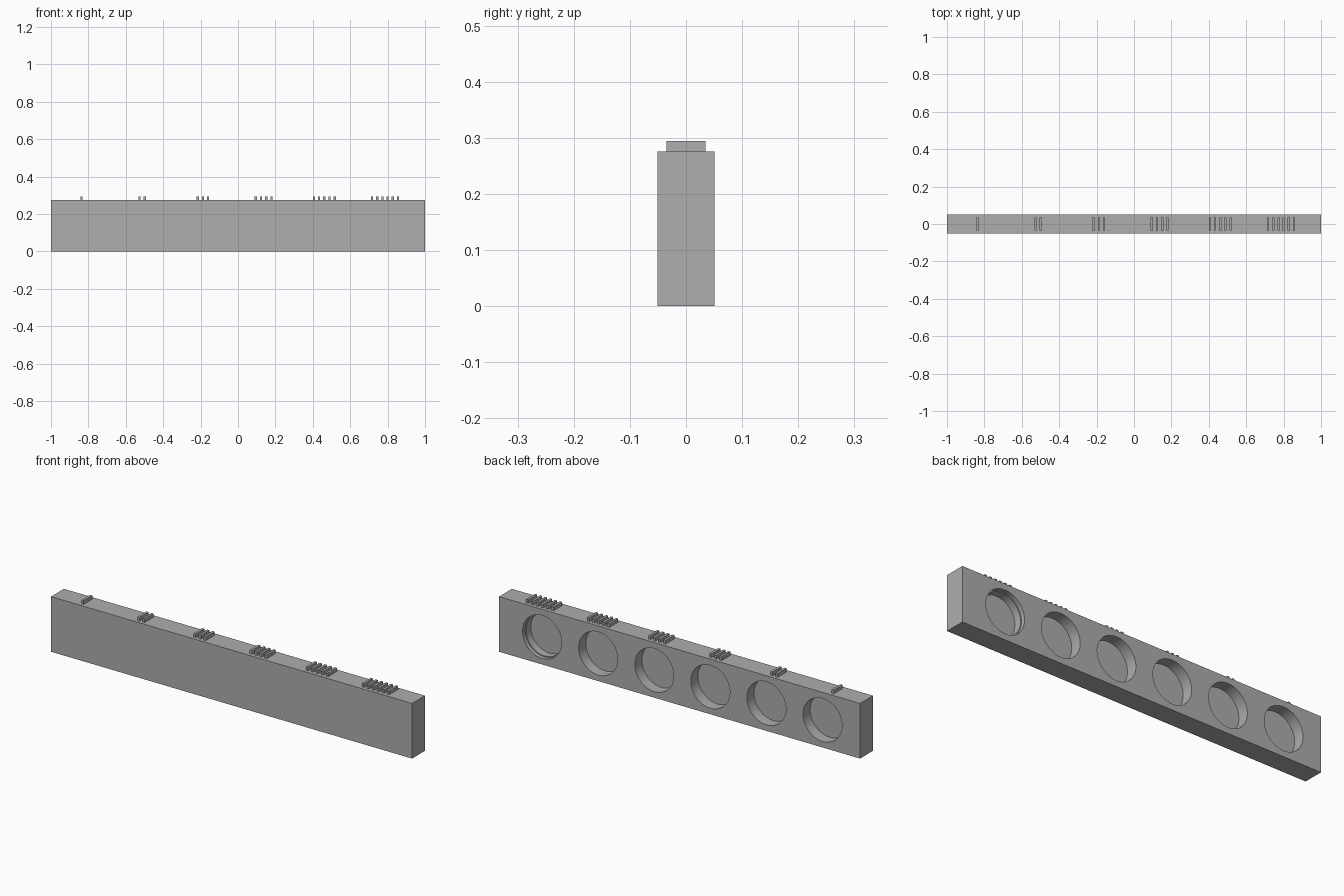
import bpy, math

if "Cube" in bpy.data.objects:
    bpy.data.objects.remove(bpy.data.objects["Cube"])

W, D, H = 2.0, 0.102, 0.276      # bar size
STEP = 0.3107                    # spacing of the six stations
BACK = D / 2

grey = bpy.data.materials.new("plain grey")
grey.diffuse_color = (0.42, 0.42, 0.42, 1)
grey.use_nodes = True
grey.node_tree.nodes["Principled BSDF"].inputs["Base Color"].default_value = grey.diffuse_color


def box(name, size, centre):
    bpy.ops.mesh.primitive_cube_add(size=1, location=centre)
    ob = bpy.context.object
    ob.name = name
    ob.scale = size
    bpy.ops.object.transform_apply(location=False, rotation=False, scale=True)
    ob.data.materials.append(grey)
    return ob


def bore(target, name, x, radius, depth):
    """Cut a blind round pocket into the back face."""
    extra = 0.05
    bpy.ops.mesh.primitive_cylinder_add(
        vertices=64, radius=radius, depth=depth + extra,
        location=(x, BACK + (extra - depth) / 2, H / 2),
        rotation=(math.pi / 2, 0, 0))
    cutter = bpy.context.object
    cutter.name = name
    cutter.data.materials.append(grey)
    cutter.hide_render = True
    cutter.hide_set(True)
    mod = target.modifiers.new(name, 'BOOLEAN')
    mod.operation = 'DIFFERENCE'
    mod.solver = 'EXACT'
    mod.object = cutter


# Main bar
bar = box("bar", (W, D, H), (0, 0, H / 2))

# Six round pockets in the back; the last one has a stepped rim
for i in range(6):
    x = -0.792 + i * STEP
    if i < 5:
        bore(bar, f"pocket_cutter_{i + 1}", x, 0.108, 0.056)
    else:
        bore(bar, "pocket_cutter_6_rim", x, 0.108, 0.02)
        bore(bar, "pocket_cutter_6_floor", x, 0.103, 0.058)

# Smooth pocket walls, sharp edges elsewhere
bpy.ops.object.select_all(action='DESELECT')
bpy.context.view_layer.objects.active = bar
bar.select_set(True)
for mod in list(bar.modifiers):
    bpy.ops.object.modifier_apply(modifier=mod.name)
bpy.ops.object.shade_smooth_by_angle(angle=math.radians(30))

# Counting ribs on top: one to six per station
for i in range(6):
    for j in range(i + 1):
        x = -0.837 + i * STEP + j * 0.0278
        box(f"rib_{i + 1}_{j + 1}", (0.012, 0.07, 0.018), (x, 0, H + 0.009))
